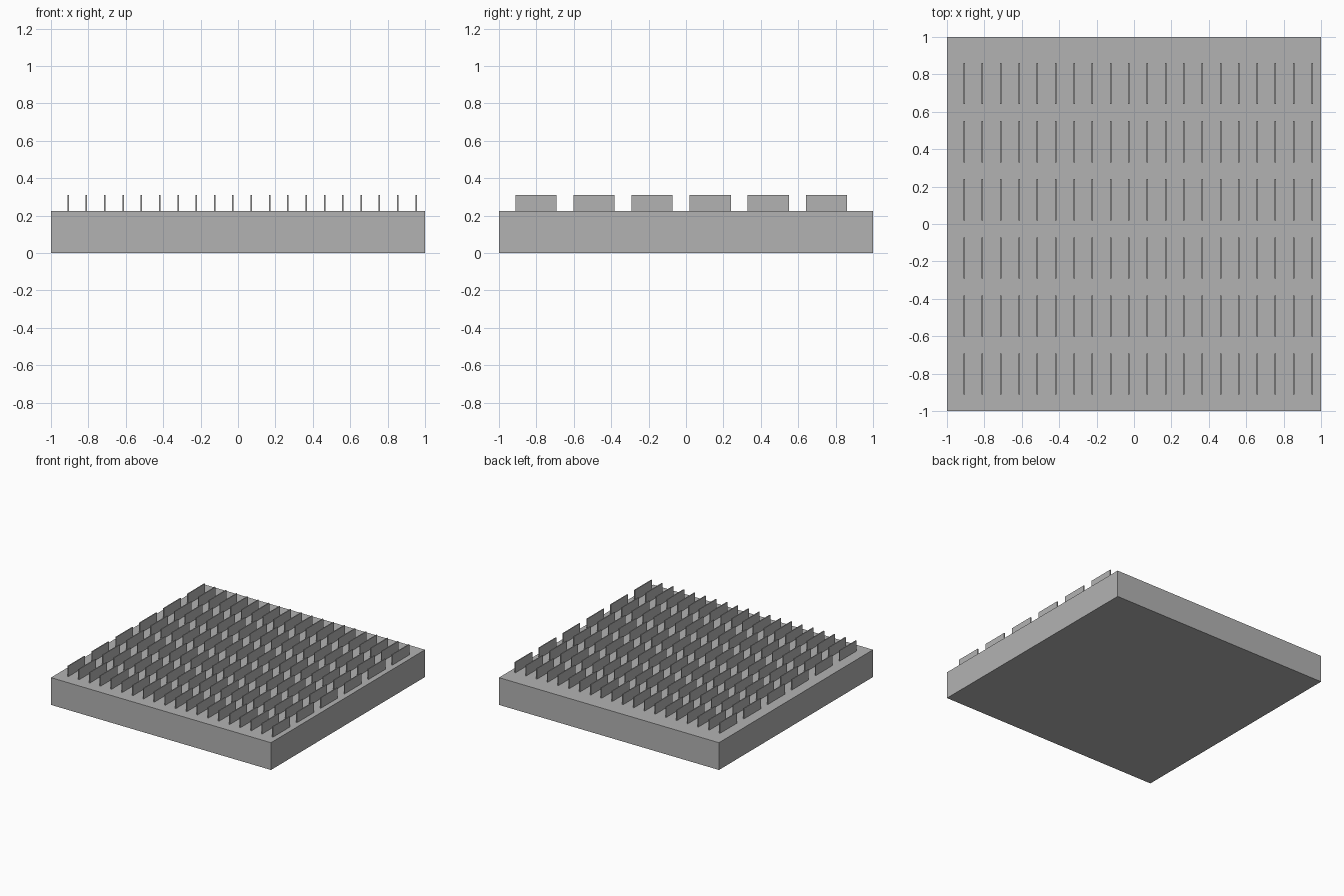
import bpy

# Remove the default cube
cube = bpy.data.objects.get("Cube")
if cube:
    bpy.data.objects.remove(cube, do_unlink=True)

# Single grey material
grey = bpy.data.materials.new("plain grey")
grey.use_nodes = True
colour = (0.45, 0.45, 0.45, 1)
grey.diffuse_color = colour
grey.node_tree.nodes["Principled BSDF"].inputs["Base Color"].default_value = colour


def box(name, centre, size):
    """Add a box with the given centre and full dimensions."""
    bpy.ops.mesh.primitive_cube_add(size=1, location=centre)
    obj = bpy.context.object
    obj.name = name
    obj.scale = size
    bpy.ops.object.transform_apply(location=False, rotation=False, scale=True)
    obj.data.materials.append(grey)
    return obj


BASE_H = 0.224
FIN_TOP = 0.31
FIN_SIZE = (0.008, 0.22, FIN_TOP - BASE_H)
COLUMNS, ROWS = 20, 6
STEP_X, STEP_Y = 0.0979, 0.3105

# Solid square base
box("base_block", (0, 0, BASE_H / 2), (2, 2, BASE_H))

# Thin upright fins, one array per grid
fins = box("fins", (-0.908, -0.802, (BASE_H + FIN_TOP) / 2), FIN_SIZE)
for name, count, step in (("columns", COLUMNS, (STEP_X, 0, 0)),
                          ("rows", ROWS, (0, STEP_Y, 0))):
    array = fins.modifiers.new(name, "ARRAY")
    array.count = count
    array.use_relative_offset = False
    array.use_constant_offset = True
    array.constant_offset_displace = step
